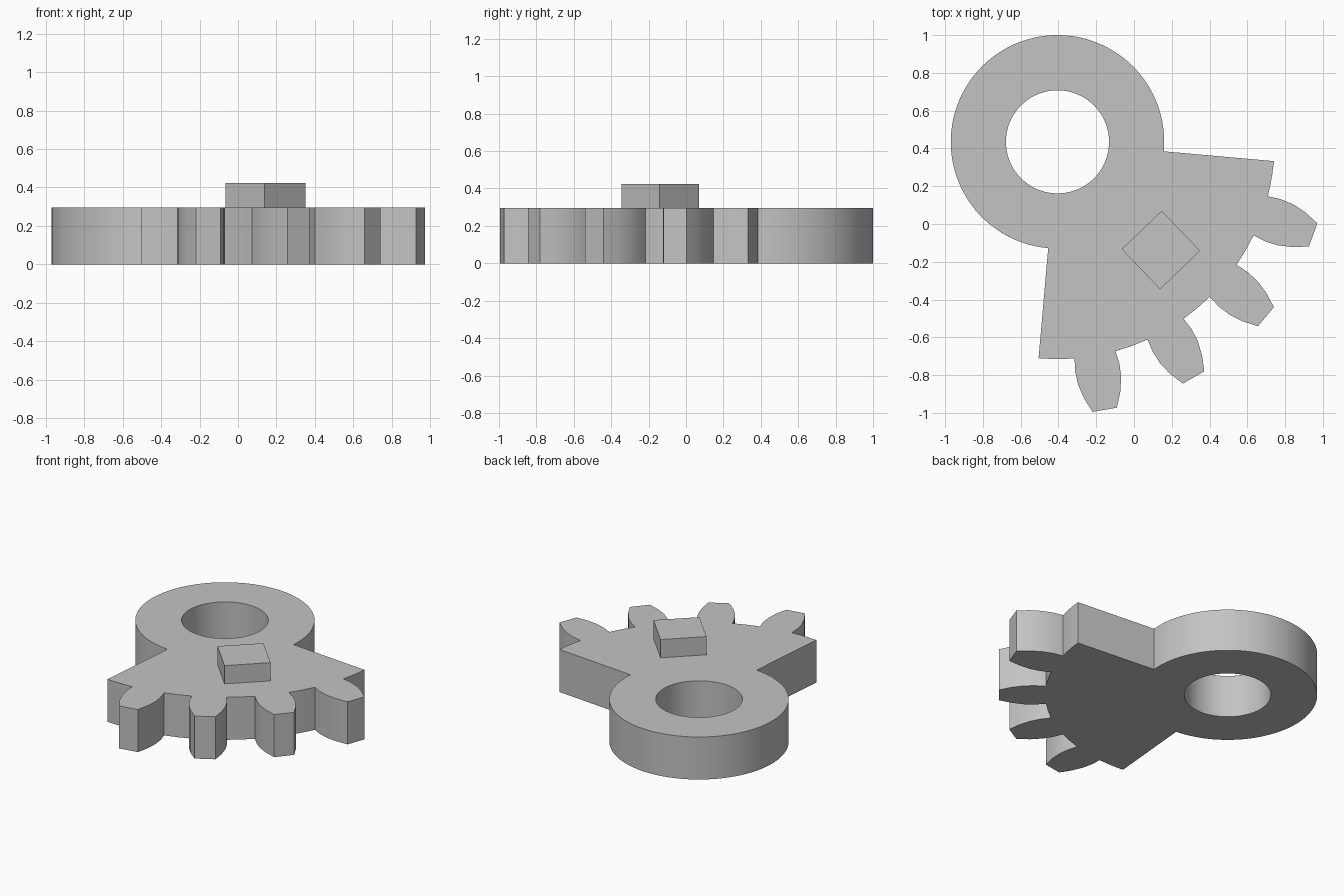
import bpy
import bmesh
from math import radians, cos, sin

cube = bpy.data.objects.get("Cube")
if cube:
    bpy.data.objects.remove(cube, do_unlink=True)

HUB = (-0.405, 0.435)      # centre of ring and gear sector
RING, BORE, ROOT = 0.565, 0.273, 1.15
HEIGHT = 0.296
START, END = -95, -5.1     # sector sides, degrees
TEETH = (-80, -60, -40, -20)
FLANK = ((ROOT, 5.5), (1.22, 5.6), (1.29, 5.15), (1.365, 4.1), (1.442, 2.6))

grey = bpy.data.materials.new("plain grey")
grey.use_nodes = True
colour = (0.55, 0.55, 0.55, 1)
grey.diffuse_color = colour
grey.node_tree.nodes["Principled BSDF"].inputs["Base Color"].default_value = colour


def polar(r, deg):
    a = radians(deg)
    return (HUB[0] + r * cos(a), HUB[1] + r * sin(a), 0)


def arc(r, a, b, n):
    return [polar(r, a + (b - a) * i / n) for i in range(n + 1)]


def finish(obj):
    bpy.ops.object.select_all(action='DESELECT')
    obj.select_set(True)
    bpy.context.view_layer.objects.active = obj
    for mod in list(obj.modifiers):
        bpy.ops.object.modifier_apply(modifier=mod.name)
    bpy.ops.object.shade_smooth_by_angle(angle=radians(30))


# Outline: sector with teeth, then the long way round the ring
outline = arc(ROOT, START, TEETH[0] - FLANK[0][1], 3)[:-1]
for i, t in enumerate(TEETH):
    outline += [polar(r, t - w) for r, w in FLANK]
    outline += [polar(r, t + w) for r, w in reversed(FLANK)]
    if i < len(TEETH) - 1:
        outline.append(polar(ROOT, t + 10))
outline += arc(ROOT, TEETH[-1] + FLANK[0][1], END, 3)[1:]
outline += arc(RING, END, START + 360, 72)
bore = arc(BORE, 0, 360, 72)[:-1]

# Gear plate with bore
bm = bmesh.new()
edges = []
for loop in (outline, bore):
    verts = [bm.verts.new(p) for p in loop]
    edges += [bm.edges.new((verts[i - 1], v)) for i, v in enumerate(verts)]
bmesh.ops.triangle_fill(bm, edges=edges, use_beauty=True, normal=(0, 0, 1))
mesh = bpy.data.meshes.new("gear_plate")
bm.to_mesh(mesh)
bm.free()
plate = bpy.data.objects.new("gear_plate", mesh)
bpy.context.collection.objects.link(plate)
plate.location.z = HEIGHT / 2
mesh.materials.append(grey)
solid = plate.modifiers.new("thickness", 'SOLIDIFY')
solid.thickness = HEIGHT
solid.offset = 0
finish(plate)

# Square peg on top
bottom, top = 0.28, 0.423
bpy.ops.mesh.primitive_cylinder_add(
    vertices=4, radius=0.2075, depth=top - bottom,
    location=(0.1425, -0.1375, (top + bottom) / 2),
    rotation=(0, 0, radians(-1.3)))
peg = bpy.context.object
peg.name = "square_peg"
peg.data.materials.append(grey)
finish(peg)
